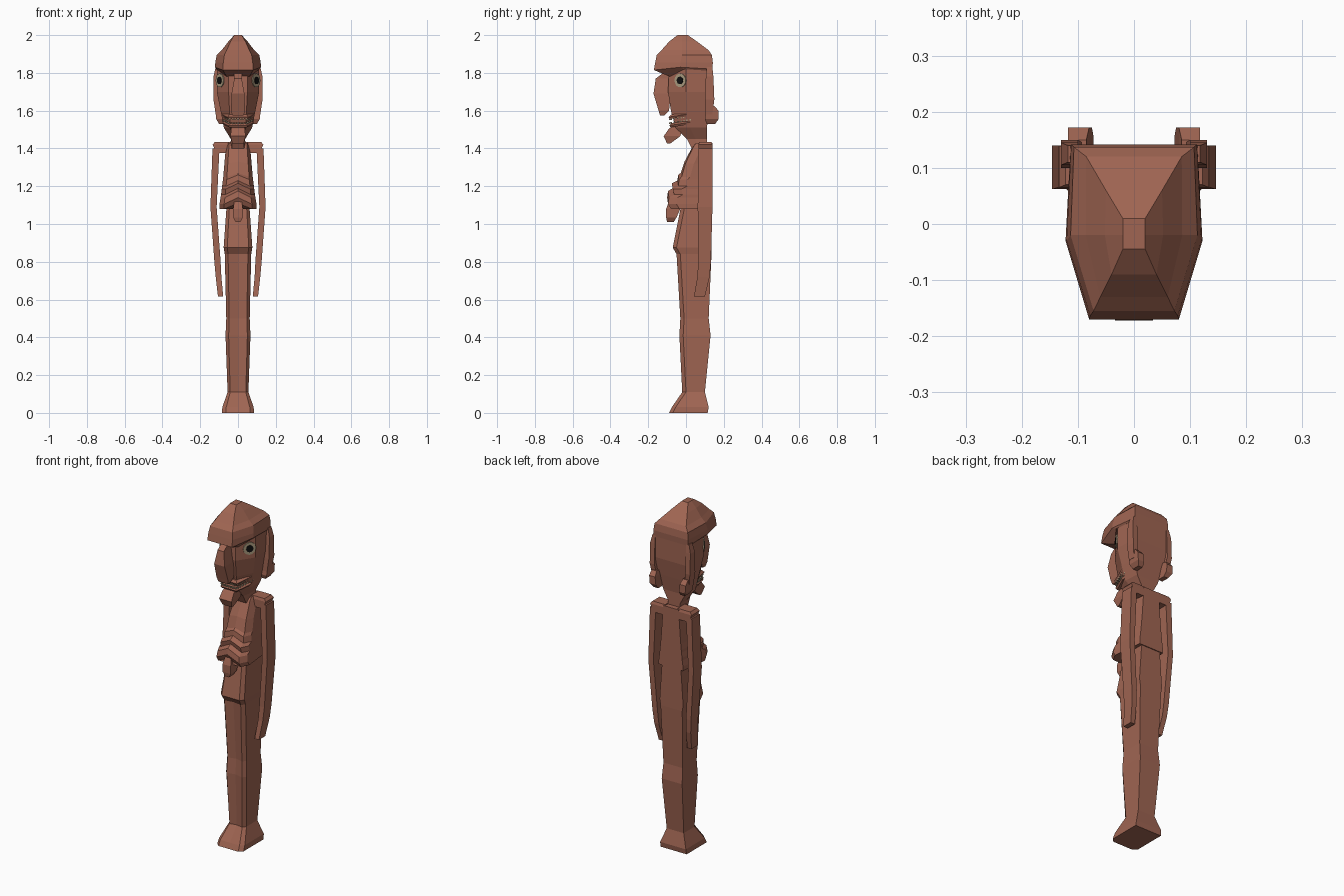
import bpy, bmesh, math
from mathutils import Vector

cube = bpy.data.objects.get("Cube")
if cube:
    bpy.data.objects.remove(cube, do_unlink=True)


def material(name, color):
    m = bpy.data.materials.new(name)
    m.use_nodes = True
    m.diffuse_color = (*color, 1)
    bsdf = next(n for n in m.node_tree.nodes if n.type == 'BSDF_PRINCIPLED')
    bsdf.inputs["Base Color"].default_value = (*color, 1)
    return m


wood = material("red_brown_wood", (0.35, 0.13, 0.085))
shell = material("pale_shell", (0.42, 0.34, 0.22))
black = material("black", (0.005, 0.005, 0.005))


def finish(name, bm, mat):
    bmesh.ops.recalc_face_normals(bm, faces=bm.faces)
    mesh = bpy.data.meshes.new(name)
    bm.to_mesh(mesh)
    bm.free()
    mesh.materials.append(mat)
    ob = bpy.data.objects.new(name, mesh)
    bpy.context.collection.objects.link(ob)
    return ob


def skin(name, rings, mat=wood):
    """Join equal rings of points into a closed solid."""
    bm = bmesh.new()
    loops = [[bm.verts.new(p) for p in r] for r in rings]
    n = len(loops[0])
    for a, b in zip(loops, loops[1:]):
        for i in range(n):
            j = (i + 1) % n
            bm.faces.new((a[i], a[j], b[j], b[i]))
    bm.faces.new(loops[0])
    bm.faces.new(loops[-1])
    return finish(name, bm, mat)


def mirrored(half):
    """Half outline from front to back, completed across x = 0."""
    return half + [(-x, y, z) for x, y, z in reversed(half) if x > 0]


def rect(z, x0, x1, y0, y1):
    return [(x0, y0, z), (x1, y0, z), (x1, y1, z), (x0, y1, z)]


def flip(ring, s):
    return [(s * x, y, z) for x, y, z in ring]


def head_ring(z, front, side, back, tilt=0.0):
    return mirrored([(x, y, z + tilt * (y + 0.09)) for x, y in (front, side, back)])


# Feet, joined legs and belly: height, half width, front, back, groove
column = [(0, .085, -.09, .115, 0), (.03, .083, -.075, .12, 0),
          (.11, .055, -.02, .10, .008), (.41, .066, -.035, .13, .012),
          (.50, .062, -.03, .12, .012), (.84, .07, -.05, .135, .008),
          (.875, .076, -.07, .135, 0), (1.10, .06, -.025, .135, 0)]
skin("legs_and_belly", [mirrored([(0, f + g, z), (w * .75, f, z),
                                  (w, f + .02, z), (w, b, z)])
                        for z, w, f, b, g in column])

# Ribbed chest: height, half width, front, rise at the middle
ribs = [(1.08, .098, -.085, .03), (1.105, .098, -.10, .035),
        (1.14, .092, -.095, .035), (1.155, .09, -.068, .035),
        (1.185, .086, -.075, .03), (1.20, .084, -.045, .03),
        (1.235, .08, -.042, .025), (1.25, .078, -.028, .02),
        (1.32, .072, -.008, .01), (1.41, .064, .035, 0), (1.43, .062, .05, 0)]
skin("ribbed_chest", [mirrored([(0, f, z + d), (w * .75, f + .005, z),
                                (w, f + .05, z), (w * .8, .14, z)])
                      for z, w, f, d in ribs])

# Navel peg
skin("navel_peg", [rect(1.01, -.012, .012, -.10, -.065),
                   rect(1.035, -.026, .026, -.105, -.05),
                   rect(1.08, -.026, .026, -.105, -.03),
                   rect(1.12, -.02, .02, -.09, -.02)])

# Neck, jaw and face
skin("face_and_neck", [
    head_ring(1.40, (.032, .03), (.04, .06), (.04, .11)),
    head_ring(1.45, (.03, .005), (.038, .05), (.038, .11)),
    head_ring(1.51, (.04, -.055), (.075, .02), (.07, .11)),
    head_ring(1.60, (.045, -.08), (.092, .01), (.09, .125)),
    head_ring(1.70, (.05, -.095), (.112, 0), (.105, .14)),
    head_ring(1.84, (.05, -.09), (.112, 0), (.108, .14))])

# Skull with overhanging brow
skin("skull_and_brow", [
    mirrored([(.06, -.085, 1.78), (.113, -.01, 1.82), (.108, .14, 1.81)]),
    mirrored([(.08, -.17, 1.815), (.122, -.03, 1.83), (.113, .14, 1.82)]),
    head_ring(1.855, (.078, -.163), (.12, -.03), (.112, .142)),
    head_ring(1.895, (.072, -.155), (.113, -.02), (.107, .137)),
    head_ring(1.92, (.06, -.13), (.086, -.02), (.085, .12)),
    head_ring(1.965, (.04, -.09), (.052, -.02), (.05, .06)),
    head_ring(2.0, (.02, -.045), (.02, -.02), (.02, .01))])

# Long nose, chin block
skin("nose", [rect(1.575, -.03, .03, -.138, -.115),
              rect(1.60, -.037, .037, -.145, -.09),
              rect(1.69, -.034, .034, -.172, -.08),
              rect(1.77, -.02, .02, -.16, -.08),
              rect(1.80, -.02, .02, -.12, -.08)])
skin("chin_block", [rect(1.425, -.03, .03, -.10, -.085),
                    rect(1.465, -.04, .04, -.118, -.03),
                    rect(1.505, -.036, .036, -.09, -.02),
                    rect(1.52, -.03, .03, -.06, .02)])

# Lips rise towards the cheeks
for name, z, grow in (("lower_lip", 1.51, 0), ("upper_lip", 1.555, .004)):
    skin(name, [head_ring(z + dz, (.052 + o, -.088 - o), (.082 + o, .0), (.075, .085), .16)
                for dz, o in ((0, grow - .006), (.011, grow), (.022, grow - .012))])

# Small inset teeth along both lips
path = [Vector((-.082, .03)), Vector((-.05, -.086)), Vector((.05, -.086)), Vector((.082, .03))]
bm = bmesh.new()
for z in (1.534, 1.553):
    for a, b in zip(path, path[1:]):
        for k in range(7):
            p = a.lerp(b, (k + .5) / 7)
            corner = bmesh.ops.create_cube(bm, size=.008)["verts"]
            bmesh.ops.translate(bm, verts=corner, vec=(p.x, p.y, z + .16 * (p.y + .09)))
finish("teeth", bm, shell)


# Eyes set flat on the slanted cheeks
def disc(name, centre, normal, radius, depth, mat):
    bm = bmesh.new()
    bmesh.ops.create_cone(bm, cap_ends=True, segments=16, radius1=radius,
                          radius2=radius, depth=depth)
    ob = finish(name, bm, mat)
    ob.location = centre
    ob.rotation_euler = normal.to_track_quat('Z', 'Y').to_euler()


for s, side in ((1, "left"), (-1, "right")):
    n = Vector((s * .09, -.062, 0)).normalized()
    c = Vector((s * .093, -.028, 1.76))
    disc(side + "_eye_rim", c + n * .002, n, .036, .008, shell)
    disc(side + "_pupil", c + n * .006, n, .02, .006, black)

    # Ear strip and lobe
    skin(side + "_ear", [flip(r, s) for r in (
        rect(1.58, .085, .118, .10, .14), rect(1.66, .10, .13, .10, .15),
        rect(1.78, .10, .13, .105, .145), rect(1.83, .10, .118, .11, .14))])
    skin(side + "_ear_lobe", [flip(r, s) for r in (
        rect(1.53, .072, .10, .11, .155), rect(1.555, .075, .115, .10, .172),
        rect(1.60, .08, .118, .105, .172), rect(1.625, .085, .118, .11, .15))])

    # Shoulder bar and hanging arm
    skin(side + "_shoulder", [flip(r, s) for r in (
        rect(1.375, .04, .115, .065, .14), rect(1.42, .04, .134, .065, .14),
        rect(1.435, .04, .122, .07, .135))])
    skin(side + "_arm", [flip(r, s) for r in (
        rect(.615, .078, .106, .042, .10), rect(.72, .088, .118, .06, .125),
        rect(.80, .092, .125, .065, .132), rect(1.09, .113, .146, .062, .14),
        rect(1.40, .098, .135, .065, .14))])
